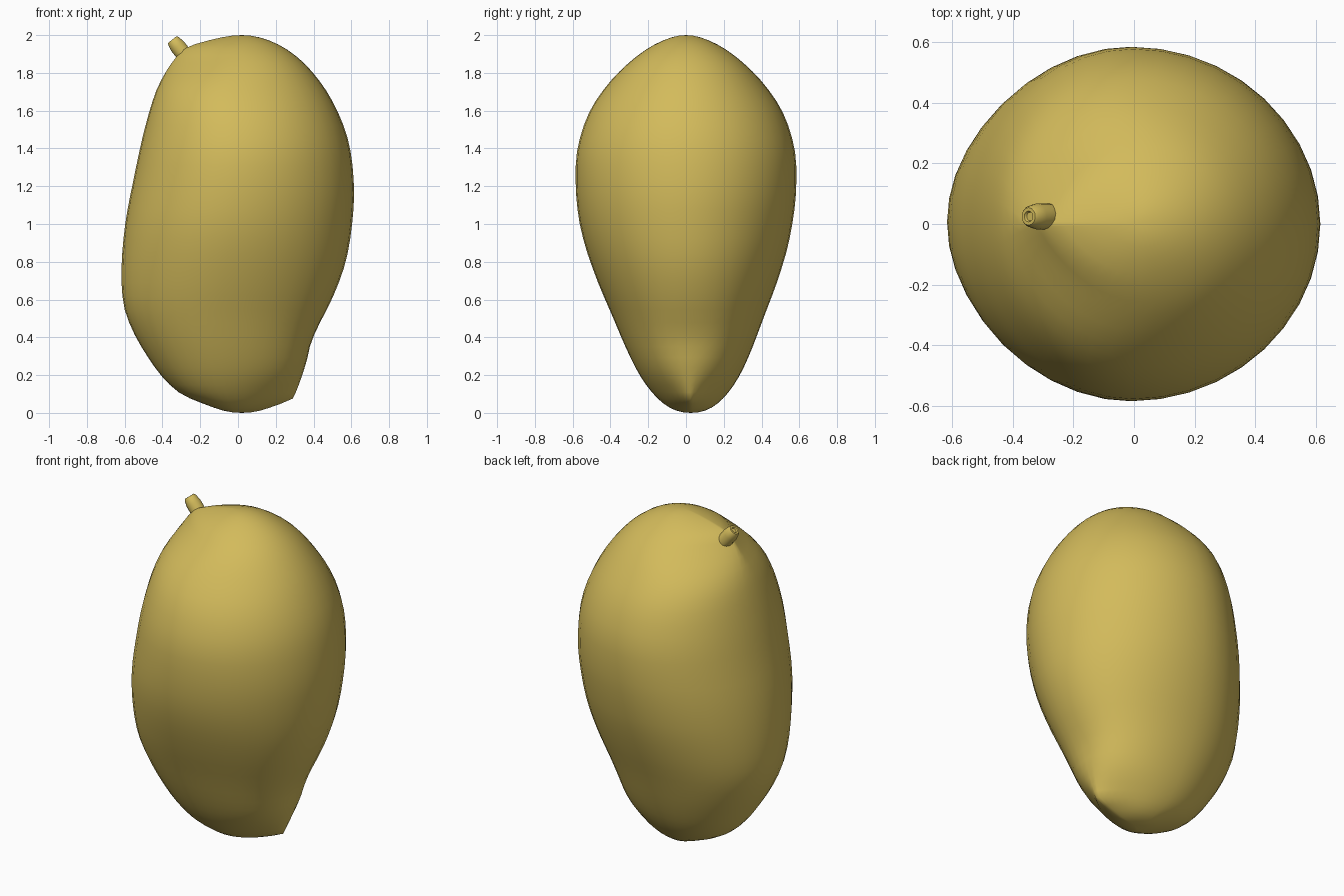
import bpy, bmesh, math
from mathutils import Vector

cube = bpy.data.objects.get("Cube")
if cube:
    bpy.data.objects.remove(cube)

skin = bpy.data.materials.new("golden_skin")
skin.use_nodes = True
GOLD = (0.65, 0.495, 0.105, 1)
skin.diffuse_color = GOLD
skin.node_tree.nodes["Principled BSDF"].inputs["Base Color"].default_value = GOLD

# Outline profiles as (height, extent)
LEFT = [(0, .02), (.01, -.07), (.04, -.16), (.10, -.30), (.19, -.40), (.30, -.48), (.42, -.55),
        (.56, -.603), (.75, -.617), (1.0, -.597), (1.25, -.55), (1.48, -.50), (1.70, -.435),
        (1.80, -.385), (1.88, -.33), (1.93, -.285), (1.96, -.20), (1.985, -.10), (2, .02)]
RIGHT = [(0, .02), (.01, .11), (.04, .20), (.07, .283), (.12, .31), (.20, .34), (.30, .37),
         (.36, .383), (.45, .42), (.62, .505), (.80, .57), (1.0, .604), (1.2, .614), (1.44, .584),
         (1.65, .50), (1.82, .38), (1.92, .265), (1.985, .125), (2, .02)]
# Right side without the beak and the hollow above it
RIGHT_PLAIN = [(0, .02), (.01, .10), (.04, .17), (.10, .25), (.20, .33), (.30, .385), (.45, .45),
               (.62, .52), (.80, .573)] + RIGHT[11:]
DEPTH = [(0, 0), (.01, .07), (.04, .13), (.10, .195), (.20, .265), (.30, .315), (.50, .397),
         (.70, .477), (.90, .541), (1.1, .577), (1.3, .584), (1.43, .568), (1.6, .508),
         (1.75, .405), (1.86, .295), (1.94, .185), (1.98, .10), (2, 0)]


def arc(z):
    return math.acos(max(-1, min(1, 1 - z)))


def sample(profile, z):
    """Smooth cubic interpolation along the pole-to-pole arc."""
    u = arc(z)
    pts = [(arc(h), v) for h, v in profile]
    n = len(pts)
    i = next((k for k in range(n - 1) if u <= pts[k + 1][0]), n - 2)

    def slope(k):
        a, b = pts[max(k - 1, 0)], pts[min(k + 1, n - 1)]
        return (b[1] - a[1]) / (b[0] - a[0])
    (u0, v0), (u1, v1) = pts[i], pts[i + 1]
    d = u1 - u0
    t = (u - u0) / d
    return ((2*t**3 - 3*t*t + 1) * v0 + (t**3 - 2*t*t + t) * d * slope(i)
            + (3*t*t - 2*t**3) * v1 + (t**3 - t*t) * d * slope(i + 1))


def bump(value, centre, width):
    return math.exp(-((value - centre) / width) ** 2)


def finish(name, bm, angle):
    bmesh.ops.recalc_face_normals(bm, faces=bm.faces)
    mesh = bpy.data.meshes.new(name)
    bm.to_mesh(mesh)
    bm.free()
    mesh.materials.append(skin)
    obj = bpy.data.objects.new(name, mesh)
    bpy.context.collection.objects.link(obj)
    bpy.ops.object.select_all(action='DESELECT')
    obj.select_set(True)
    bpy.context.view_layer.objects.active = obj
    bpy.ops.object.shade_smooth_by_angle(angle=math.radians(angle))


# Fruit body: stacked rings, pinched towards the stem, with a local beak low on the right
SIDES, RINGS = 40, 40
bm = bmesh.new()
rings = []
for k in range(1, RINGS):
    z = 1 - math.cos(math.pi * k / RINGS)
    left, right, plain, depth = (sample(p, z) for p in (LEFT, RIGHT, RIGHT_PLAIN, DEPTH))
    stem_pinch, beak_pinch = bump(z, 1.91, .13), bump(z, .07, .1)
    mid = (left + plain) / 2 - .04 + .08 * stem_pinch
    shift = .025 * max(0, 1 - z)
    ring = []
    for s in range(SIDES):
        a = math.tau * s / SIDES
        c, sn = math.cos(a), math.sin(a)
        if c > 0:
            reach = plain + (right - plain) * bump(sn, 0, .6) - mid
            power = 1 + .35 * beak_pinch
        else:
            reach = mid - left
            power = 1 + .75 * stem_pinch
        y = math.copysign(abs(sn) ** power, sn) * depth + shift
        ring.append(bm.verts.new((mid + reach * c, y, z)))
    rings.append(ring)
for lo, hi in zip(rings, rings[1:]):
    for s in range(SIDES):
        n = (s + 1) % SIDES
        bm.faces.new((lo[s], lo[n], hi[n], hi[s]))
for ring, pole in ((rings[0], (.02, .025, 0)), (rings[-1], (.02, 0, 2))):
    tip = bm.verts.new(pole)
    for s in range(SIDES):
        bm.faces.new((ring[s], ring[(s + 1) % SIDES], tip))
finish("fruit_body", bm, 80)

# Stem: short tapered stub with a slightly sunken cut end
base, axis = Vector((-.277, .025, 1.887)), Vector((-.62, 0, .78)).normalized()
turn = axis.to_track_quat('Z', 'Y')
bm = bmesh.new()
prev = None
for radius, height in ((.043, 0), (.043, .07), (.035, .105), (.029, .114), (.018, .114), (.014, .106)):
    ring = [bm.verts.new(base + turn @ Vector((radius * math.cos(math.tau * s / 14),
                                               radius * math.sin(math.tau * s / 14), height)))
            for s in range(14)]
    if prev:
        for s in range(14):
            n = (s + 1) % 14
            bm.faces.new((prev[s], prev[n], ring[n], ring[s]))
    else:
        bm.faces.new(ring[::-1])
    prev = ring
bm.faces.new(prev)
finish("stem", bm, 35)
